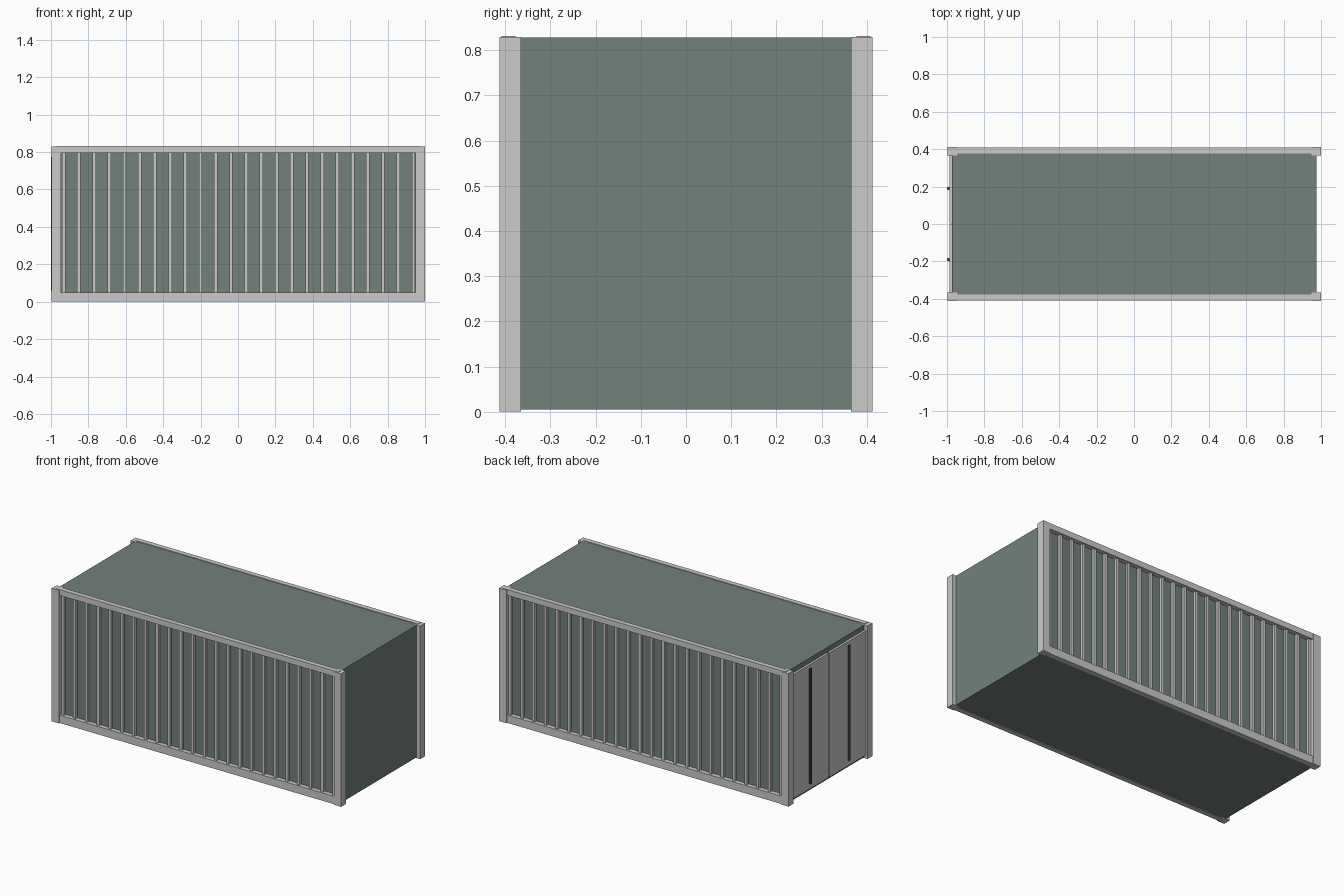
import bpy

if "Cube" in bpy.data.objects:
    bpy.data.objects.remove(bpy.data.objects["Cube"])

def material(name, rgb):
    m = bpy.data.materials.new(name)
    m.diffuse_color = (*rgb, 1)
    m.use_nodes = True
    m.node_tree.nodes["Principled BSDF"].inputs["Base Color"].default_value = m.diffuse_color
    return m

GREEN = material("painted_steel", (0.17, 0.22, 0.20))
DARK = material("dark_metal", (0.06, 0.07, 0.07))

def box(name, x, y, z, mat=None):
    """Axis-aligned box from (min, max) ranges."""
    bpy.ops.mesh.primitive_cube_add(size=1)
    o = bpy.context.object
    o.name = name
    for v in o.data.vertices:
        v.co = [r[0] if c < 0 else r[1] for c, r in zip(v.co, (x, y, z))]
    if mat:
        o.data.materials.append(mat)
    return o

def side(s, a, b):
    """Range mirrored to the +y or -y side."""
    return (a, b) if s > 0 else (-b, -a)

# Main closed body
box("container_body", (-0.972, 0.975), (-0.38, 0.38), (0.005, 0.828), GREEN)

for s, tag in ((-1, "front"), (1, "back")):
    # Corner posts
    for x0, end in ((-0.996, "left"), (0.95, "right")):
        box(f"corner_post_{tag}_{end}", (x0, x0 + 0.05), side(s, 0.365, 0.413), (0, 0.829))

    # Long rails
    box(f"top_rail_{tag}", (-0.97, 0.975), side(s, 0.377, 0.408), (0.796, 0.832))
    box(f"bottom_rail_{tag}", (-0.97, 0.975), side(s, 0.377, 0.408), (0.001, 0.05))

    # Vertical wall ribs
    n = 24
    for i in range(n):
        x = -0.932 + i * (1.87 / (n - 1))
        box(f"wall_rib_{tag}_{i + 1}", (x - 0.009, x + 0.009), side(s, 0.375, 0.396), (0.04, 0.805))

    # Door leaf and its locking bar on the left end
    box(f"door_{tag}", (-0.986, -0.968), side(s, 0.004, 0.37), (0.022, 0.797))
    bpy.ops.mesh.primitive_cylinder_add(vertices=12, radius=0.008, depth=0.715,
                                        location=(-0.992, s * 0.19, 0.417))
    bar = bpy.context.object
    bar.name = f"locking_bar_{tag}"
    bar.data.materials.append(DARK)
    bpy.ops.object.shade_smooth_by_angle()
